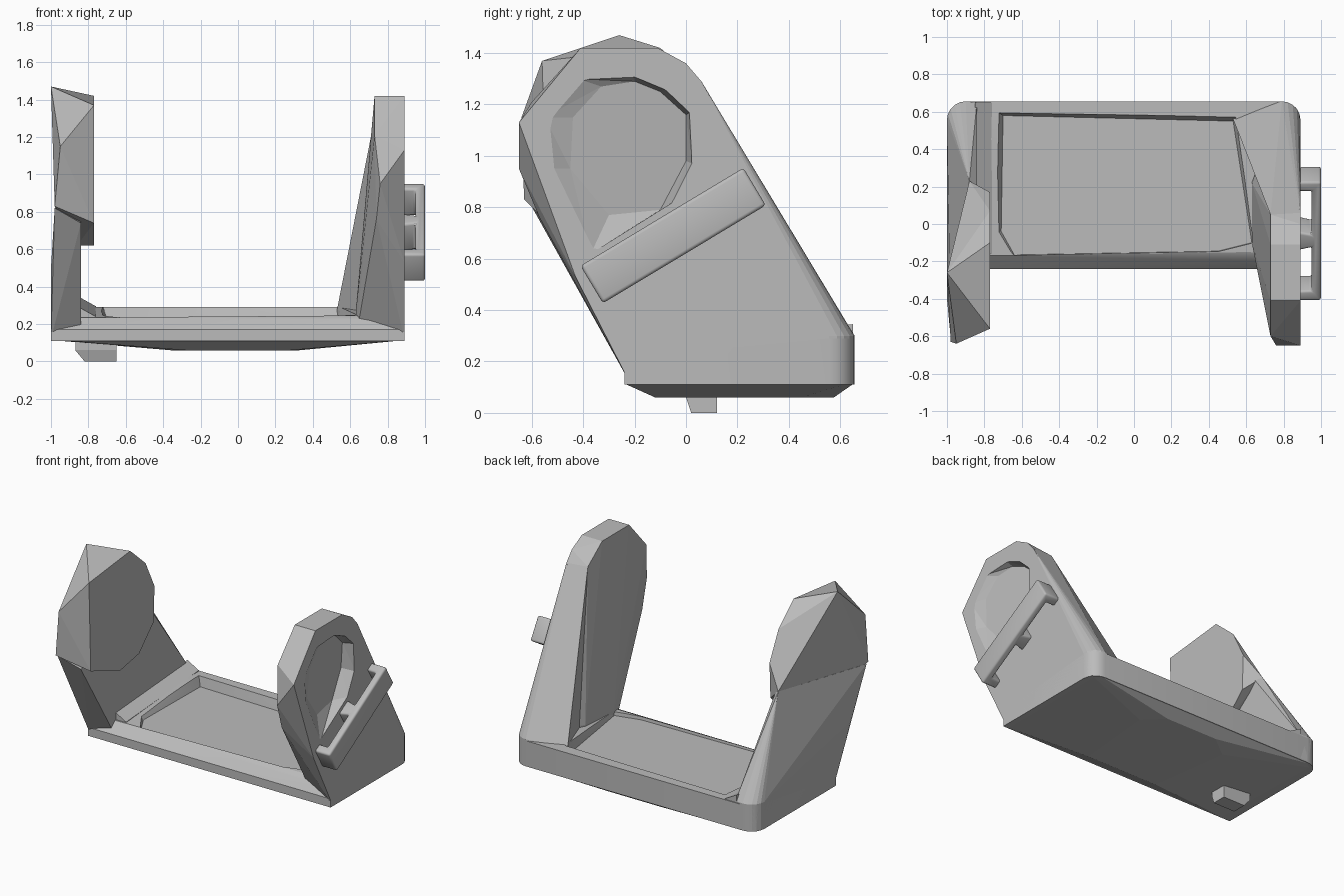
import bpy, bmesh, math
from mathutils import Vector

cube = bpy.data.objects.get("Cube")
if cube:
    bpy.data.objects.remove(cube, do_unlink=True)

grey = bpy.data.materials.new("plain_grey")
grey.use_nodes = True
grey.diffuse_color = (0.5, 0.5, 0.5, 1)
grey.node_tree.nodes["Principled BSDF"].inputs["Base Color"].default_value = (0.5, 0.5, 0.5, 1)


def add_object(name, bm):
    bmesh.ops.recalc_face_normals(bm, faces=bm.faces)
    mesh = bpy.data.meshes.new(name)
    bm.to_mesh(mesh)
    bm.free()
    mesh.materials.append(grey)
    obj = bpy.data.objects.new(name, mesh)
    bpy.context.collection.objects.link(obj)
    return obj


def hull(name, points):
    """Faceted solid wrapped around a few corner points."""
    bm = bmesh.new()
    for p in points:
        bm.verts.new(p)
    bmesh.ops.convex_hull(bm, input=bm.verts)
    bmesh.ops.delete(bm, geom=[v for v in bm.verts if not v.link_faces], context='VERTS')
    bmesh.ops.dissolve_limit(bm, angle_limit=0.01, verts=bm.verts, edges=bm.edges)
    return add_object(name, bm)


def select_only(obj):
    bpy.ops.object.select_all(action='DESELECT')
    obj.select_set(True)
    bpy.context.view_layer.objects.active = obj


def apply_modifier(obj, mod):
    select_only(obj)
    bpy.ops.object.modifier_apply(modifier=mod.name)


def cut(obj, cutter):
    cutter.hide_render = True
    mod = obj.modifiers.new("cut", 'BOOLEAN')
    mod.object = cutter
    mod.operation = 'DIFFERENCE'
    mod.solver = 'EXACT'
    apply_modifier(obj, mod)
    bpy.data.objects.remove(cutter, do_unlink=True)


def at_x(x, pairs):
    return [(x, y, z) for y, z in pairs]


def at_z(z, pairs):
    return [(x, y, z) for x, y in pairs]


def back_corner(x, side, z, r=0.1, steps=5):
    """Rounded vertical corner at the back."""
    result = []
    for i in range(steps + 1):
        a = math.pi / 2 * i / steps
        result.append((x + side * r * (math.cos(a) - 1), 0.656 + r * (math.sin(a) - 1), z))
    return result


# Base slab with rounded back corners and a sloping front lip
points = [(-0.84, -0.17, 0.235), (0.62, -0.15, 0.245), (0.89, -0.2, 0.22)]
for x, side in ((-1, -1), (0.89, 1)):
    points += [(x, -0.24, 0.11), (x, -0.24, 0.17)]
    points += back_corner(x, side, 0.11) + back_corner(x, side, 0.29)
base = hull("base_tray", points)

# Shallow tray pocket with sloping walls
rim = [(-0.73, 0.6), (0.55, 0.58), (0.66, -0.1), (0.45, -0.155), (-0.66, -0.175), (-0.76, -0.05)]
floor = [(-0.7, 0.58), (0.53, 0.55), (0.63, -0.1), (0.45, -0.145), (-0.64, -0.165), (-0.71, -0.04)]
cut(base, hull("pocket_cutter", at_z(0.32, rim) + at_z(0.222, floor)))
select_only(base)
bpy.ops.object.shade_smooth_by_angle(angle=math.radians(20))

# Shallow belly under the base
hull("base_underside",
     at_z(0.112, [(-0.95, -0.235), (0.87, -0.235), (0.87, 0.62), (0.82, 0.65),
                  (-0.93, 0.65), (-0.97, 0.62)])
     + at_z(0.078, [(-0.43, -0.05), (-0.43, 0.5), (0.43, -0.05), (0.43, 0.5)])
     + at_z(0.06, [(-0.28, -0.12), (0.28, -0.12), (0.33, 0.45),
                   (0.2, 0.575), (-0.2, 0.575), (-0.36, 0.45)]))

# Small foot
hull("foot", at_z(0, [(-0.82, 0.02), (-0.65, 0.02), (-0.65, 0.12), (-0.82, 0.12)])
     + at_z(0.06, [(-0.87, 0.0), (-0.65, 0.0), (-0.65, 0.12), (-0.87, 0.12)])
     + at_z(0.13, [(-0.87, 0.0), (-0.65, 0.0), (-0.65, 0.12), (-0.87, 0.12)]))

# Post on -x: leaning arm
hull("post_a_arm", back_corner(-1, -1, 0.12) + back_corner(-1, -1, 0.3)
     + at_x(-1, [(-0.22, 0.12), (-0.24, 0.19), (-0.4, 0.5)])
     + at_x(-0.84, [(0.656, 0.12), (0.65, 0.3), (-0.2, 0.18), (-0.55, 0.74), (0.2, 0.9)])
     + [(-0.98, -0.61, 0.82), (-0.88, 0.23, 0.92)])

# Fillet between the arm and the tray rim
hull("post_a_fillet", [(x, y, z + h)
                       for x, h in ((-0.85, 0.05), (-0.82, 0.015), (-0.76, 0), (-0.85, -0.08),
                                    (-0.76, -0.08))
                       for y, z in ((0.65, 0.295), (-0.16, 0.24))])

# Faceted head with a flat inner disc
hull("post_a_head",
     at_x(-0.77, [(-0.56, 1.37), (-0.1, 1.42), (0.07, 1.27), (0.17, 1.07),
                  (0.16, 0.82), (0, 0.66), (-0.21, 0.62), (-0.54, 0.74)])
     + at_x(-0.86, [(-0.05, 0.68), (-0.21, 0.62)])
     + [(-1, -0.26, 1.47), (-0.95, -0.64, 1.15), (-0.98, -0.63, 0.83), (-0.88, 0.23, 0.92)])

# Post on +x: tapered leaning arm and head
outer_back = back_corner(0.89, 1, 0.12) + back_corner(0.89, 1, 0.3)
arm = hull("post_b_arm", outer_back
           + at_x(0.89, [(-0.22, 0.12), (-0.24, 0.2), (-0.43, 0.53), (-0.65, 1.13),
                         (-0.41, 1.42), (-0.11, 1.42), (0.0, 1.36), (0.06, 1.29)])
           + at_x(0.73, [(-0.6, 1.21), (-0.41, 1.42), (-0.11, 1.42), (0.05, 1.3)])
           + [(0.76, -0.65, 0.95), (0.74, -0.57, 0.76), (0.63, -0.1, 0.26),
              (0.63, -0.1, 0.12), (0.63, 0.22, 0.28), (0.63, 0.22, 0.12)])

# Flared rear flange of the same arm
hull("post_b_flange", outer_back
     + [(0.53, 0.56, 0.28), (0.53, 0.6, 0.12), (0.64, 0.28, 0.2),
        (0.73, 0.05, 1.3), (0.88, 0.06, 1.29), (0.88, 0.3, 0.2)])

# Round dish in the outer face, its floor rising towards the front
dish_rim = [(-0.53, 0.95), (-0.55, 1.15), (-0.42, 1.3), (-0.2, 1.31), (-0.08, 1.26),
            (0.015, 1.17), (0.025, 0.97), (-0.05, 0.82), (-0.37, 0.62)]
dish_floor = [(-0.45, 0.95), (-0.44, 1.15), (-0.33, 1.27), (-0.2, 1.29), (-0.1, 1.25),
              (0, 1.16), (0, 0.98), (-0.1, 0.79), (-0.3, 0.77)]
cut(arm, hull("dish_cutter", at_x(0.9, dish_rim)
              + [(0.79 - 0.12 * y + 0.06 * (z - 0.77), y, z) for y, z in dish_floor]))

# Strap bracket: bar on three short legs, tilted along the arm
half = [(0.06, 0.87), (0.04, 0.95), (0.31, 0.95), (0.31, 0.87), (0.37, 0.87), (0.37, 1.0)]
profile = half + [(-t, x) for t, x in reversed(half)]
along = Vector((0, 0.857, 0.515))
across = Vector((0, -0.515, 0.857))
bm = bmesh.new()
verts = [bm.verts.new(Vector((x, -0.05, 0.69)) + along * t - across * 0.085) for t, x in profile]
face = bm.faces.new(verts)
extruded = bmesh.ops.extrude_face_region(bm, geom=[face])
bmesh.ops.translate(bm, vec=across * 0.17,
                    verts=[g for g in extruded["geom"] if isinstance(g, bmesh.types.BMVert)])
bracket = add_object("strap_bracket", bm)
bevel = bracket.modifiers.new("round", 'BEVEL')
bevel.width = 0.014
bevel.segments = 3
apply_modifier(bracket, bevel)
bpy.ops.object.shade_smooth_by_angle(angle=math.radians(35))
